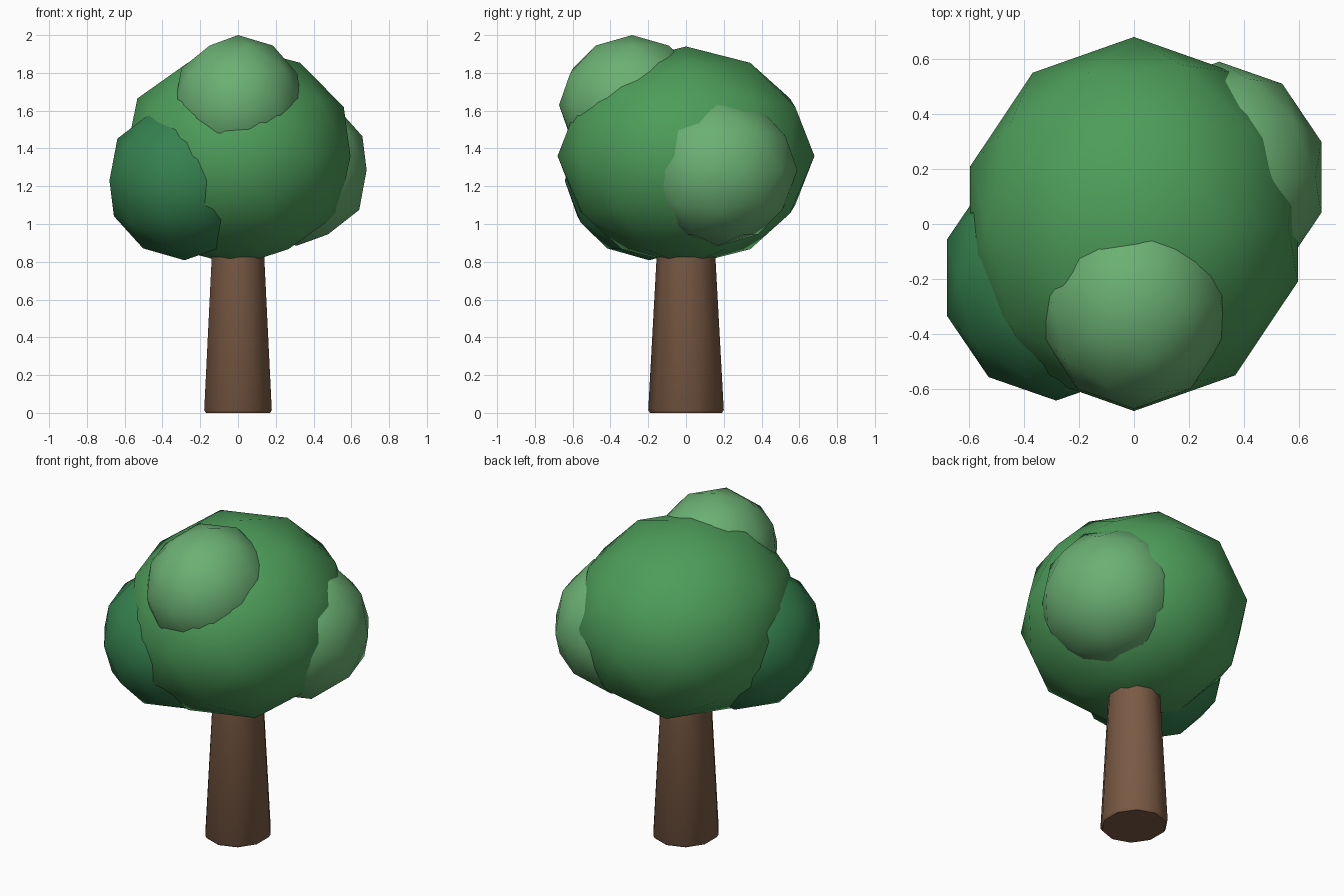
import bpy, bmesh, math

if "Cube" in bpy.data.objects:
    bpy.data.objects.remove(bpy.data.objects["Cube"])


def material(name, rgb):
    m = bpy.data.materials.new(name)
    m.diffuse_color = (*rgb, 1)
    m.use_nodes = True
    m.node_tree.nodes["Principled BSDF"].inputs["Base Color"].default_value = m.diffuse_color
    return m


BARK = material("bark", (0.195, 0.102, 0.058))
GREEN = material("leaf_green", (0.075, 0.337, 0.102))
LIGHT = material("leaf_light", (0.147, 0.434, 0.171))
DARK = material("leaf_dark", (0.036, 0.22, 0.078))


def add_object(name, bm, mat):
    bmesh.ops.recalc_face_normals(bm, faces=bm.faces)
    mesh = bpy.data.meshes.new(name)
    bm.to_mesh(mesh)
    bm.free()
    mesh.materials.append(mat)
    ob = bpy.data.objects.new(name, mesh)
    bpy.context.collection.objects.link(ob)
    return ob


def foliage(name, centre, radii, mat):
    bm = bmesh.new()
    bmesh.ops.create_icosphere(bm, subdivisions=2, radius=1)
    for f in bm.faces:
        f.smooth = True
    ob = add_object(name, bm, mat)
    for v in ob.data.vertices:
        v.co = [c + r * p for c, r, p in zip(centre, radii, v.co)]


# Trunk: ten-sided taper with a small chamfer at the foot
bm = bmesh.new()
SIDES = 10
rings = []
for r, z in [(0.19, 0), (0.2, 0.015), (0.146, 1.0)]:
    rings.append([bm.verts.new((0.94 * r * math.sin(math.tau * i / SIDES),
                                r * math.cos(math.tau * i / SIDES), z))
                  for i in range(SIDES)])
for a, b in zip(rings, rings[1:]):
    for i in range(SIDES):
        j = (i + 1) % SIDES
        bm.faces.new((a[i], a[j], b[j], b[i])).smooth = True
bm.faces.new(rings[0])
bm.faces.new(rings[-1])
trunk = add_object("trunk", bm, BARK)
bpy.context.view_layer.objects.active = trunk
trunk.select_set(True)
bpy.ops.object.shade_smooth_by_angle(angle=math.radians(40))

# Crown and its three overlapping clumps
foliage("crown", (0, 0, 1.36), (0.626, 0.68, 0.58), GREEN)
foliage("top_clump", (0, -0.285, 1.63), (0.352, 0.387, 0.37), LIGHT)
foliage("left_clump", (-0.283, -0.195, 1.23), (0.418, 0.447, 0.422), DARK)
foliage("right_clump", (0.31, 0.17, 1.285), (0.39, 0.42, 0.4), LIGHT)
